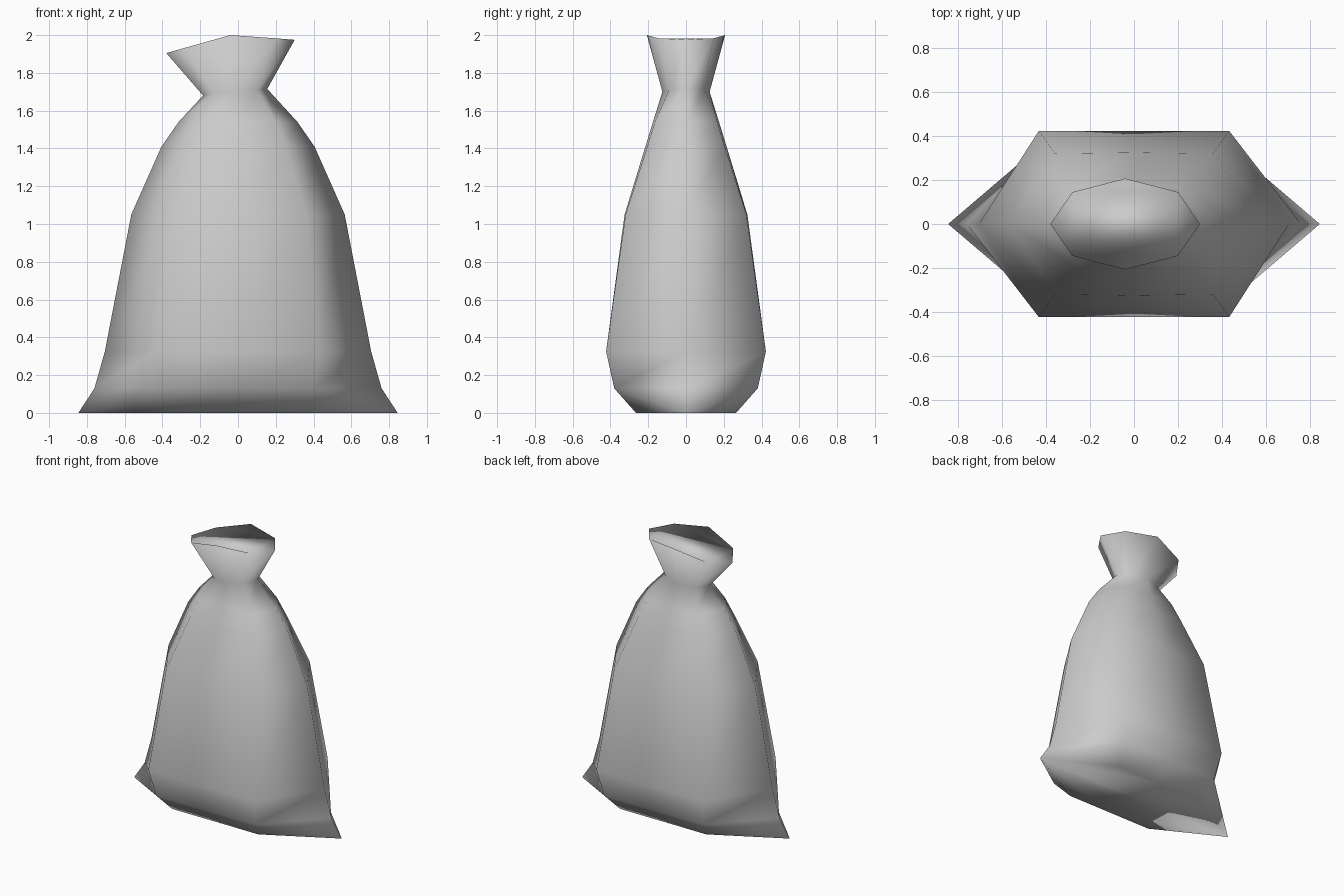
import bpy
import bmesh

cube = bpy.data.objects.get("Cube")
if cube:
    bpy.data.objects.remove(cube, do_unlink=True)

# Plain sack cloth
cloth = bpy.data.materials.new("light_grey_cloth")
cloth.use_nodes = True
cloth.diffuse_color = (0.6, 0.6, 0.6, 1)
cloth.node_tree.nodes["Principled BSDF"].inputs["Base Color"].default_value = (0.6, 0.6, 0.6, 1)


def ring(left, right, corner, mid):
    """Eight points from half an outline: each of left, right is (x, z),
    each of corner is (x, y, z) for the two sides, mid is (x, y, z)."""
    (lx, ly, lz), (rx, ry, rz) = corner
    mx, my, mz = mid
    return [(right[0], 0, right[1]), (rx, ry, rz), (mx, my, mz), (lx, ly, lz),
            (left[0], 0, left[1]), (lx, -ly, lz), (mx, -my, mz), (rx, -ry, rz)]


# Symmetric body sections: height, seam x, corner x, corner y, middle y
body = [
    (0.00, 0.845, 0.35, 0.265, 0.265),
    (0.13, 0.76, 0.40, 0.38, 0.38),
    (0.325, 0.705, 0.433, 0.423, 0.423),
    (1.05, 0.565, 0.36, 0.32, 0.325),
    (1.41, 0.405, 0.25, 0.205, 0.215),
    (1.54, 0.315, 0.20, 0.165, 0.175),
]
rings = [ring((-s, z), (s, z), ((-cx, cy, z), (cx, cy, z)), (0, my, z))
         for z, s, cx, cy, my in body]

# Tied neck and flared, tilted mouth
rings.append(ring((-0.185, 1.68), (0.155, 1.715),
                  ((-0.13, 0.09, 1.69), (0.10, 0.09, 1.71)), (-0.015, 0.125, 1.70)))
rings.append(ring((-0.38, 1.905), (0.30, 1.975),
                  ((-0.28, 0.145, 1.933), (0.20, 0.145, 1.983)), (-0.04, 0.207, 2.0)))

bm = bmesh.new()
loops = [[bm.verts.new(p) for p in pts] for pts in rings]
for k, (low, high) in enumerate(zip(loops, loops[1:])):
    for i in range(8):
        j = (i + 1) % 8
        a, b, c, d = low[i], low[j], high[j], high[i]
        if k == 0 and i in (0, 4):        # pointed base ears fold from the tip
            bm.faces.new((a, b, c))
            bm.faces.new((a, c, d))
        elif k == 0 and i in (3, 7):
            bm.faces.new((a, b, d))
            bm.faces.new((b, c, d))
        else:
            bm.faces.new((a, b, c, d))

# Flat base and closed mouth
bm.faces.new(loops[0][::-1])
bm.faces.new(loops[-1])
bmesh.ops.recalc_face_normals(bm, faces=bm.faces)
for face in bm.faces:
    face.smooth = True

mesh = bpy.data.meshes.new("sack")
bm.to_mesh(mesh)
bm.free()
mesh.materials.append(cloth)
sack = bpy.data.objects.new("sack", mesh)
bpy.context.collection.objects.link(sack)
